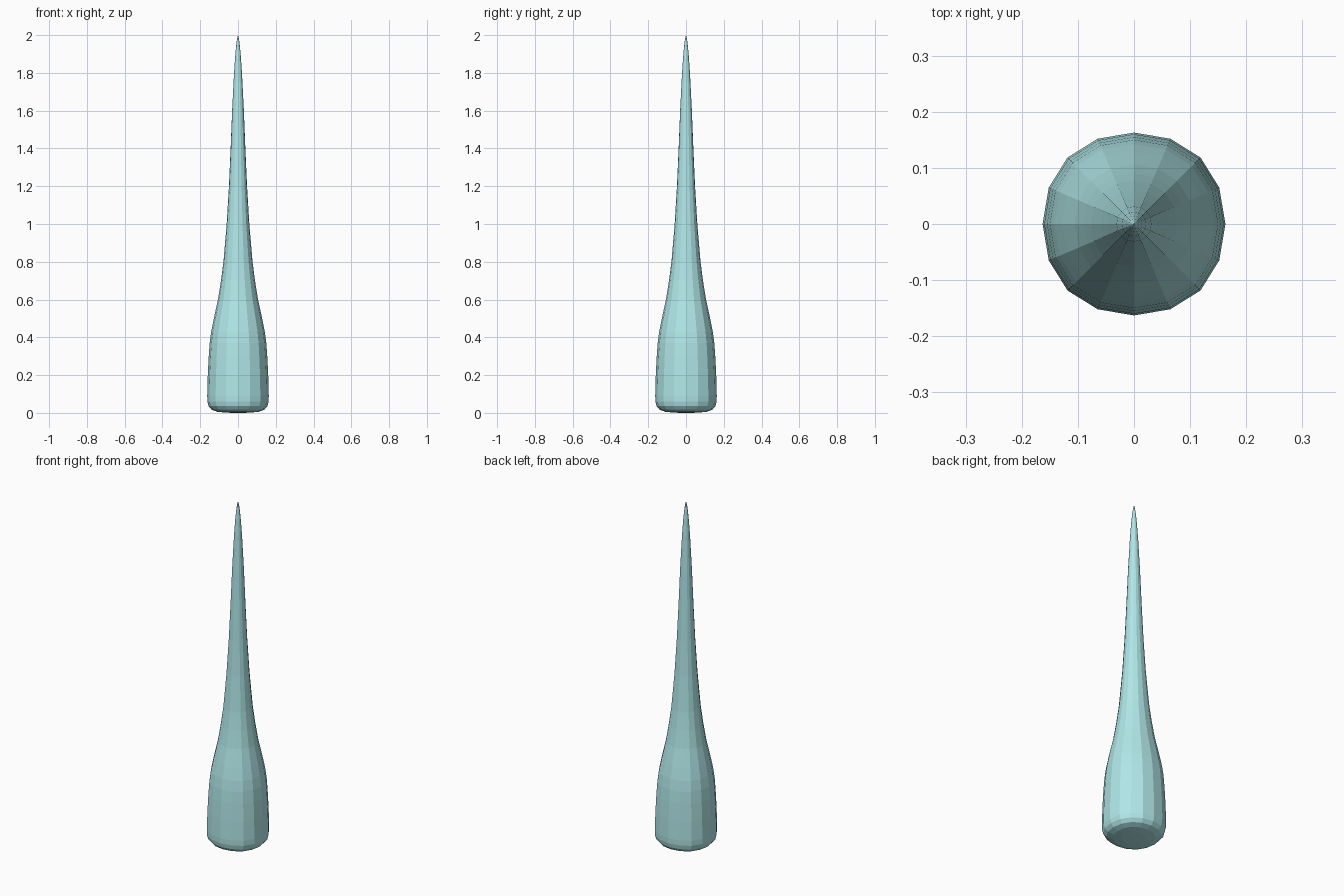
import bpy, bmesh

if "Cube" in bpy.data.objects:
    bpy.data.objects.remove(bpy.data.objects["Cube"])

# Half-width and height of each ring, from the base up to the tip
profile = [(0.06, 0.001), (0.11, 0.006), (0.14, 0.017), (0.156, 0.036),
           (0.162, 0.06), (0.163, 0.09), (0.16, 0.2), (0.155, 0.3), (0.150, 0.37),
           (0.142, 0.43), (0.128, 0.5), (0.106, 0.6), (0.090, 0.7),
           (0.077, 0.8), (0.060, 1.0), (0.048, 1.2), (0.039, 1.4),
           (0.031, 1.6), (0.021, 1.8), (0.014, 1.9), (0.008, 1.96),
           (0.004, 1.985)]

# 16-sided, slightly squarish cross-section made from one turned quarter
quarter = [(1, 0), (0.932, 0.398), (0.727, 0.727), (0.398, 0.932)]
section = []
for turn in range(4):
    section += quarter
    quarter = [(-y, x) for x, y in quarter]

# Tapered spike
bm = bmesh.new()
rings = [[bm.verts.new((r * x, r * y, z)) for x, y in section] for r, z in profile]
n = len(section)
for low, high in zip(rings, rings[1:]):
    for i in range(n):
        j = (i + 1) % n
        bm.faces.new((low[i], low[j], high[j], high[i]))

# Closed base and pointed tip
base = bm.verts.new((0, 0, 0))
tip = bm.verts.new((0, 0, 2))
for i in range(n):
    j = (i + 1) % n
    bm.faces.new((base, rings[0][j], rings[0][i]))
    bm.faces.new((tip, rings[-1][i], rings[-1][j]))
bmesh.ops.recalc_face_normals(bm, faces=bm.faces)

mesh = bpy.data.meshes.new("tapered_spike")
bm.to_mesh(mesh)
bm.free()
spike = bpy.data.objects.new("tapered_spike", mesh)
bpy.context.collection.objects.link(spike)

# Teal colour
teal = bpy.data.materials.new("teal")
teal.diffuse_color = (0.44, 0.8, 0.81, 1)
teal.use_nodes = True
teal.node_tree.nodes["Principled BSDF"].inputs["Base Color"].default_value = teal.diffuse_color
mesh.materials.append(teal)
